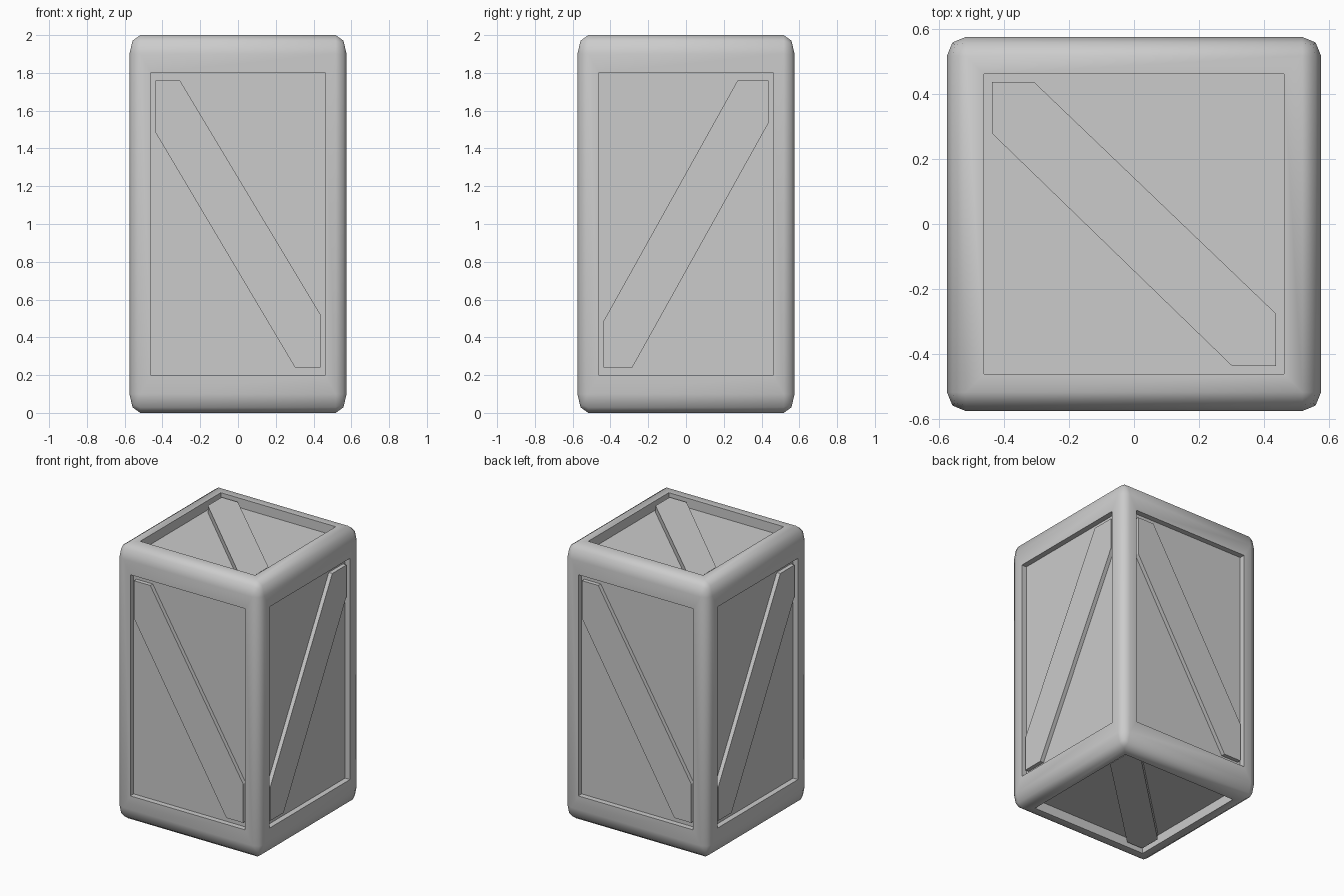
import bpy, bmesh, math
from mathutils import Vector

if "Cube" in bpy.data.objects:
    bpy.data.objects.remove(bpy.data.objects["Cube"])

HALF = Vector((0.575, 0.575, 1.0))   # half size of the crate
OPEN = 0.76                          # panel opening, as a share of the half size
DEPTH = 0.068                        # panel recess
BRACE_DROP = 0.018                   # brace face below the frame face


def finish(bm, name):
    """Stretch from unit-cube space to crate size and link as an object."""
    for v in bm.verts:
        v.co = Vector((v.co.x * HALF.x, v.co.y * HALF.y, v.co.z * HALF.z + HALF.z))
    bmesh.ops.recalc_face_normals(bm, faces=bm.faces)
    mesh = bpy.data.meshes.new(name)
    bm.to_mesh(mesh)
    bm.free()
    obj = bpy.data.objects.new(name, mesh)
    bpy.context.collection.objects.link(obj)
    return obj


# Rounded crate body with a recessed panel on every side
bm = bmesh.new()
bmesh.ops.create_cube(bm, size=2)
bmesh.ops.bevel(bm, geom=bm.edges[:], offset=0.1, segments=2, profile=0.5,
                affect='EDGES')
sides = [f for f in bm.faces if f.calc_area() > 1]
bmesh.ops.inset_individual(bm, faces=sides, thickness=0.9 - OPEN)
for f in bmesh.ops.extrude_discrete_faces(bm, faces=sides)["faces"]:
    bmesh.ops.translate(bm, verts=f.verts[:], vec=-f.normal * DEPTH)
crate = finish(bm, "crate_body")
bpy.context.view_layer.objects.active = crate
crate.select_set(True)
bpy.ops.object.shade_smooth_by_angle(angle=math.radians(60))

# Diagonal brace outlines, clipped to the panel opening
falling = [(-OPEN, .485), (.525, -OPEN), (OPEN, -OPEN),
           (OPEN, -.48), (-.535, OPEN), (-OPEN, OPEN)]
rising = [(-OPEN, -OPEN), (-.495, -OPEN), (OPEN, .535),
          (OPEN, OPEN), (.475, OPEN), (-OPEN, -.515)]


def brace(name, outline, u, v):
    u, v = Vector(u), Vector(v)
    n = u.cross(v)
    bm = bmesh.new()
    low = 1 - DEPTH - 0.01
    face = bm.faces.new([bm.verts.new(u * a + v * b + n * low) for a, b in outline])
    top = bmesh.ops.extrude_face_region(bm, geom=[face], use_keep_orig=True)["geom"]
    bmesh.ops.translate(bm, vec=n * (1 - BRACE_DROP - low),
                        verts=[g for g in top if isinstance(g, bmesh.types.BMVert)])
    finish(bm, name)


brace("front_brace", falling, (1, 0, 0), (0, 0, 1))
brace("back_brace", falling, (-1, 0, 0), (0, 0, 1))
brace("right_brace", rising, (0, 1, 0), (0, 0, 1))
brace("left_brace", rising, (0, -1, 0), (0, 0, 1))
brace("top_brace", falling, (1, 0, 0), (0, 1, 0))
brace("bottom_brace", falling, (1, 0, 0), (0, -1, 0))
